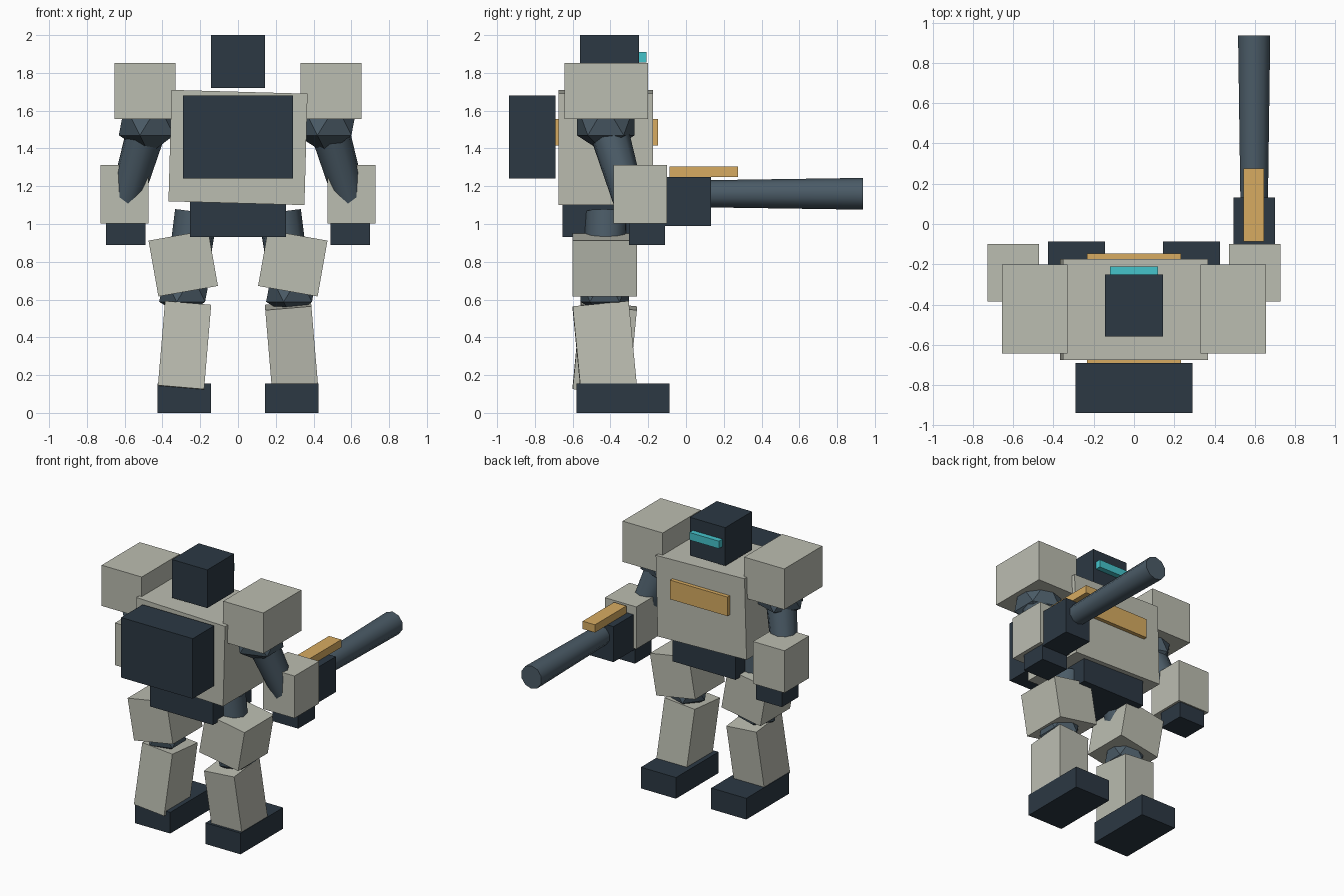
import bpy
from math import radians
from mathutils import Vector

if "Cube" in bpy.data.objects:
    bpy.data.objects.remove(bpy.data.objects["Cube"])


def material(name, rgb):
    m = bpy.data.materials.new(name)
    m.diffuse_color = (*rgb, 1)
    m.use_nodes = True
    m.node_tree.nodes["Principled BSDF"].inputs["Base Color"].default_value = m.diffuse_color
    return m


ARMOR = material("armor", (0.50, 0.51, 0.44))
DARK = material("dark", (0.025, 0.04, 0.057))
JOINT = material("joint", (0.07, 0.105, 0.135))
GOLD = material("gold", (0.68, 0.41, 0.12))
GLOW = material("glow", (0.06, 0.55, 0.60))


def finish(name, mat):
    ob = bpy.context.object
    ob.name = name
    ob.data.materials.append(mat)
    return ob


def box(name, center, size, mat, rx=0, ry=0):
    bpy.ops.mesh.primitive_cube_add(size=1, location=center,
                                    rotation=(radians(rx), radians(ry), 0))
    bpy.context.object.scale = size
    return finish(name, mat)


def span(name, x, y, z, mat):
    """Upright box given by its min/max on each axis."""
    return box(name, [(a + b) / 2 for a, b in (x, y, z)],
               [abs(b - a) for a, b in (x, y, z)], mat)


def limb(name, start, end, r1, r2, mat):
    """Tapered cylinder between two points."""
    a, b = Vector(start), Vector(end)
    bpy.ops.mesh.primitive_cone_add(
        vertices=10, radius1=r1, radius2=r2, depth=(b - a).length,
        location=(a + b) / 2, rotation=(b - a).to_track_quat('Z', 'Y').to_euler())
    ob = finish(name, mat)
    bpy.ops.object.shade_smooth_by_angle(angle=radians(50))
    return ob


def ball(name, center, r, mat):
    bpy.ops.mesh.primitive_ico_sphere_add(subdivisions=1, radius=r, location=center)
    return finish(name, mat)


# Torso, head and backpack
box("torso", (0, -0.425, 1.405), (0.72, 0.5, 0.59), ARMOR, ry=1.6)
span("pelvis", (-0.255, 0.255), (-0.655, -0.21), (0.93, 1.13), DARK)
span("head", (-0.143, 0.143), (-0.56, -0.25), (1.72, 2.0), DARK)
span("visor", (-0.12, 0.12), (-0.26, -0.21), (1.855, 1.91), GLOW)
span("backpack", (-0.29, 0.29), (-0.938, -0.69), (1.24, 1.68), DARK)
span("chest_plate", (-0.233, 0.233), (-0.2, -0.147), (1.415, 1.555), GOLD)
span("back_plate", (-0.233, 0.233), (-0.693, -0.65), (1.415, 1.555), GOLD)

for s, side in ((-1, "left"), (1, "right")):
    # Arms
    span(f"{side}_shoulder_armor", (s * 0.33, s * 0.655), (-0.643, -0.202), (1.555, 1.853), ARMOR)
    ball(f"{side}_shoulder_joint", (s * 0.47, -0.425, 1.55), 0.18, JOINT)
    limb(f"{side}_upper_arm", (s * 0.47, -0.425, 1.55), (s * 0.61, -0.285, 1.07), 0.107, 0.083, JOINT)
    span(f"{side}_forearm", (s * 0.473, s * 0.728), (-0.385, -0.1), (1.003, 1.312), ARMOR)
    span(f"{side}_hand", (s * 0.49, s * 0.7), (-0.303, -0.11), (0.888, 1.01), DARK)

    # Legs, shins swung in opposite directions
    limb(f"{side}_thigh", (s * 0.22, -0.422, 1.062), (s * 0.285, -0.43, 0.62), 0.115, 0.105, JOINT)
    box(f"{side}_thigh_armor", (s * 0.29, -0.43, 0.792), (0.32, 0.343, 0.30), ARMOR, ry=s * 10)
    ball(f"{side}_knee_joint", (s * 0.283, -0.43, 0.655), 0.15, JOINT)
    box(f"{side}_shin_armor", (s * 0.284, -0.43, 0.345), (0.245, 0.298, 0.45), ARMOR,
        rx=s * 5.5, ry=-s * 4.8)
    span(f"{side}_foot", (s * 0.143, s * 0.427), (-0.58, -0.088), (0, 0.155), DARK)

# Arm-mounted gun
span("gun_body", (0.495, 0.70), (-0.12, 0.132), (0.99, 1.25), DARK)
span("gun_sight", (0.545, 0.645), (-0.088, 0.275), (1.248, 1.305), GOLD)
limb("gun_barrel", (0.597, 0.05, 1.16), (0.597, 0.937, 1.16), 0.071, 0.084, JOINT)
